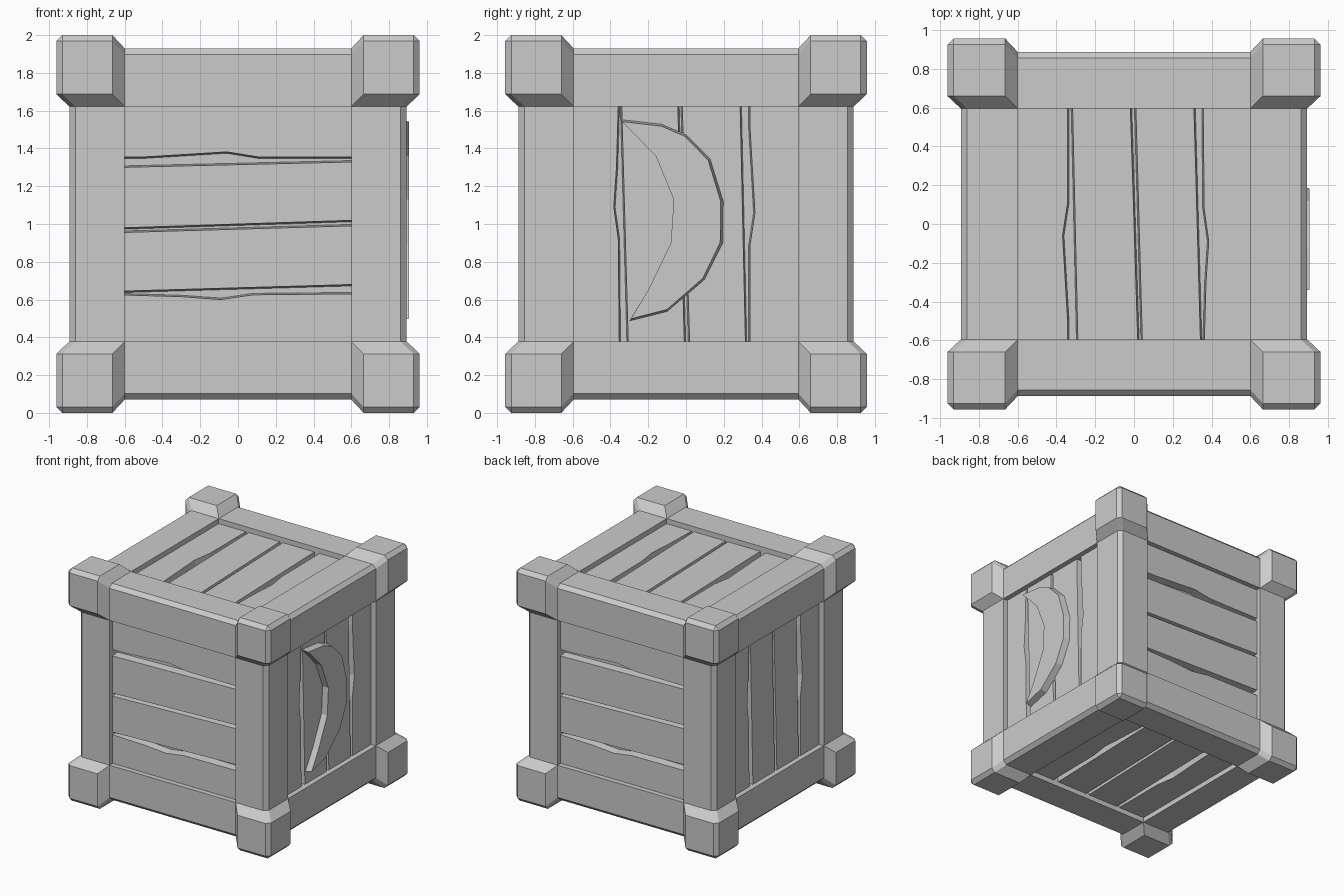
import bpy, bmesh
from itertools import product
from mathutils import Vector

old = bpy.data.objects.get("Cube")
if old:
    bpy.data.objects.remove(old)

grey = bpy.data.materials.new("plain_grey")
grey.use_nodes = True
COLOUR = (0.6, 0.6, 0.6, 1)
grey.diffuse_color = COLOUR
grey.node_tree.nodes["Principled BSDF"].inputs["Base Color"].default_value = COLOUR

MID = Vector((0, 0, 1))           # centre of the crate
WINDOW = Vector((0.6, 0.595, 0.622))  # half size of the planked openings
BEAM = Vector((0.893, 0.888, 0.93))   # half size over the beams
CAP = Vector((0.962, 0.957, 1.0))     # half size over the corner caps
CHAMFER = 0.032
FLARE = 0.065
RECESS = 0.043                    # planks below the beam surface
GROOVE = 0.11                     # groove floor below the beam surface


def finish(name, bm):
    bmesh.ops.recalc_face_normals(bm, faces=bm.faces)
    me = bpy.data.meshes.new(name)
    bm.to_mesh(me)
    bm.free()
    me.materials.append(grey)
    ob = bpy.data.objects.new(name, me)
    bpy.context.collection.objects.link(ob)


def loft(name, lower, upper):
    """Solid between two matching loops of points."""
    bm = bmesh.new()
    a = [bm.verts.new(p) for p in lower]
    b = [bm.verts.new(p) for p in upper]
    bm.faces.new(a)
    bm.faces.new(b)
    for i in range(len(a)):
        j = (i + 1) % len(a)
        bm.faces.new((a[i], a[j], b[j], b[i]))
    finish(name, bm)


def hull(name, points):
    bm = bmesh.new()
    for p in points:
        bm.verts.new(p)
    res = bmesh.ops.convex_hull(bm, input=bm.verts)
    junk = [g for g in res["geom_interior"] if isinstance(g, bmesh.types.BMVert)]
    bmesh.ops.delete(bm, geom=junk, context="VERTS")
    bmesh.ops.dissolve_limit(bm, angle_limit=0.01, verts=bm.verts, edges=bm.edges)
    finish(name, bm)


def section(b, c):
    """Beam cross-section with its outer edge chamfered."""
    return [(WINDOW[b], WINDOW[c]), (BEAM[b], WINDOW[c]),
            (BEAM[b], BEAM[c] - CHAMFER), (BEAM[b] - CHAMFER, BEAM[c]),
            (WINDOW[b], BEAM[c])]


# Beams along the twelve edges
for axis in range(3):
    b, c = (axis + 1) % 3, (axis + 2) % 3
    for sb, sc in product((-1, 1), repeat=2):
        ends = []
        for end in (-1, 1):
            loop = []
            for pb, pc in section(b, c):
                p = Vector()
                p[axis], p[b], p[c] = end * (WINDOW[axis] + 0.02), sb * pb, sc * pc
                loop.append(p + MID)
            ends.append(loop)
        loft("edge_beam", *ends)

# Flared corner caps
for signs in product((-1, 1), repeat=3):
    pts = []
    for axis in range(3):
        b, c = (axis + 1) % 3, (axis + 2) % 3
        for ib, ic in product((True, False), repeat=2):
            p = Vector()
            p[axis] = CAP[axis]
            p[b] = WINDOW[b] + FLARE if ib else CAP[b] - CHAMFER
            p[c] = WINDOW[c] + FLARE if ic else CAP[c] - CHAMFER
            pts.append(p)
        for pb, pc in section(b, c):
            p = Vector()
            p[axis], p[b], p[c] = WINDOW[axis], pb, pc
            pts.append(p)
    hull("corner_cap", [Vector(s * q for s, q in zip(signs, p)) + MID for p in pts])

# Core behind the planks
bm = bmesh.new()
bmesh.ops.create_cube(bm, size=2)
for v in bm.verts:
    v.co = Vector(q * (h - GROOVE) for q, h in zip(v.co, BEAM)) + MID
finish("inner_core", bm)

# Plank outlines: (along, across) edges, from the lowest to the highest
E = 0.64
PLANKS = [
    ([(-E, -E), (E, -E)],
     [(-E, -0.375), (-0.3, -0.385), (-0.09, -0.4), (0.08, -0.375), (E, -0.37)]),
    ([(-E, -0.356), (E, -0.319)], [(-E, -0.046), (E, -0.009)]),
    ([(-E, -0.021), (E, 0.021)], [(-E, 0.299), (E, 0.329)]),
    ([(-E, 0.355), (-0.5, 0.355), (-0.06, 0.382), (0.11, 0.355), (E, 0.355)],
     [(-E, E), (E, E)]),
]
X, Y, Z = Vector((1, 0, 0)), Vector((0, 1, 0)), Vector((0, 0, 1))
# Each side: outward, along, across
SIDES = {"front": (-Y, X, Z), "back": (Y, -X, Z), "left": (X, -Z, Y),
         "right": (-X, -Z, -Y), "top": (Z, Y, -X), "bottom": (-Z, -Y, -X)}
for side, (out, along, across) in SIDES.items():
    reach = abs(out.dot(BEAM))
    # the board pattern narrows with the opening
    fit = across * (abs(across.dot(WINDOW)) / WINDOW.z)
    for low, high in PLANKS:
        loops = []
        for depth, grow in ((GROOVE + 0.01, 0.009), (RECESS, 0)):
            flat = [(v, u - grow) for v, u in low]
            flat += [(v, u + grow) for v, u in reversed(high)]
            loops.append([MID + along * v + fit * u + out * (reach - depth)
                          for v, u in flat])
        loft(side + "_plank", *loops)

# Crescent plate on the left side, with a sloping outer rim
OUTER = [(-0.35, 1.555), (-0.13, 1.53), (0, 1.475), (0.13, 1.345), (0.2, 1.12),
         (0.197, 0.9), (0.1, 0.705), (-0.1, 0.535), (-0.3, 0.485)]
INNER = [(-0.2, 0.65), (-0.08, 0.9), (-0.065, 1.13), (-0.16, 1.36)]
shrunk = [(-0.12 + (y + 0.12) * 0.95, 1.03 + (z - 1.03) * 0.975) for y, z in OUTER]
loft("crescent_plate",
     [(BEAM.x - RECESS - 0.01, y, z) for y, z in OUTER + INNER],
     [(0.905, y, z) for y, z in shrunk + INNER])
